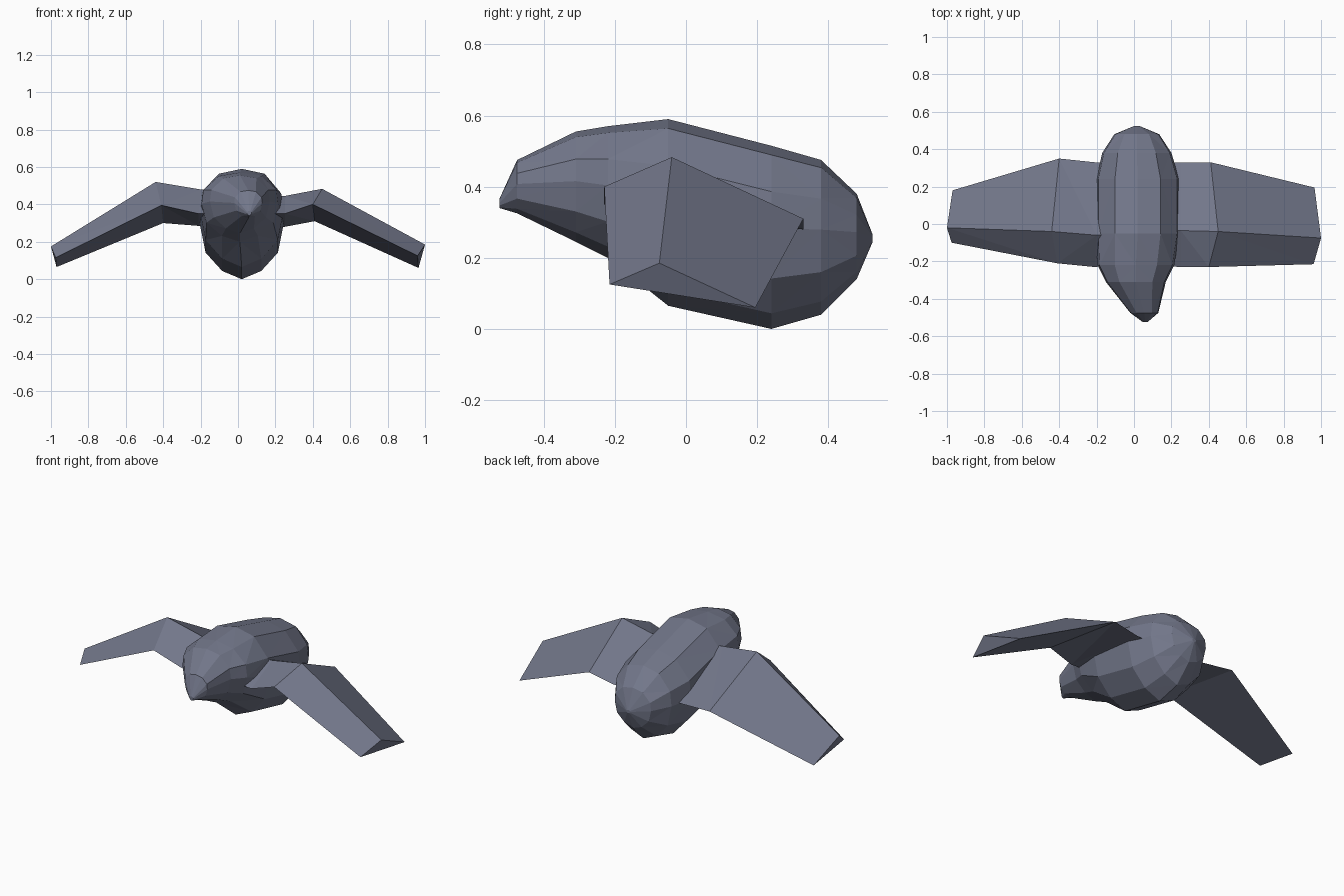
import bpy, bmesh

if "Cube" in bpy.data.objects:
    bpy.data.objects.remove(bpy.data.objects["Cube"])

slate = bpy.data.materials.new("slate blue")
slate.diffuse_color = (0.17, 0.185, 0.255, 1)
slate.use_nodes = True
slate.node_tree.nodes["Principled BSDF"].inputs["Base Color"].default_value = slate.diffuse_color


def loft(name, rings):
    """Closed, flat-shaded skin through equal-sized rings of points."""
    bm = bmesh.new()
    loops = [[bm.verts.new(p) for p in ring] for ring in rings]
    n = len(loops[0])
    for a, b in zip(loops, loops[1:]):
        for i in range(n):
            j = (i + 1) % n
            bm.faces.new((a[i], a[j], b[j], b[i]))
    bm.faces.new(loops[0])
    bm.faces.new(loops[-1])
    bmesh.ops.recalc_face_normals(bm, faces=bm.faces)
    bmesh.ops.triangulate(bm, faces=bm.faces)
    me = bpy.data.meshes.new(name)
    bm.to_mesh(me)
    bm.free()
    me.materials.append(slate)
    ob = bpy.data.objects.new(name, me)
    bpy.context.collection.objects.link(ob)
    return ob


# Body: faceted cross-section swept front to back
half = [(0, 1), (.55, .9), (.95, .5), (1, .1), (.87, -.45), (.47, -.83), (0, -1)]
section = half + [(-x, z) for x, z in half[-2:0:-1]]
# y, centre x, half width, bottom z, top z
stations = [
    (-.525, .06, .012, .34, .365),
    (-.475, .055, .075, .325, .475),
    (-.31, .01, .16, .245, .555),
    (-.22, .01, .205, .20, .57),
    (-.05, .02, .222, .065, .59),
    (.24, .02, .222, 0, .515),
    (.38, .015, .185, .04, .475),
    (.48, .015, .12, .14, .38),
    (.525, .015, .012, .245, .265),
]
loft("body", [[(cx + sx * w, y, (lo + hi) / 2 + sz * (hi - lo) / 2)
               for sx, sz in section] for y, cx, w, lo, hi in stations])

# Wings: triangular section (leading edge, ridge, trailing edge), root to tip
loft("left_wing", [
    [(-.10, -.22, .35), (-.10, -.06, .47), (-.10, .32, .28)],
    [(-.21, -.23, .35), (-.20, -.06, .48), (-.21, .33, .285)],
    [(-.41, -.21, .395), (-.44, -.04, .52), (-.40, .35, .30)],
    [(-.975, -.10, .115), (-1, -.02, .175), (-.97, .18, .065)],
])
loft("right_wing", [
    [(.10, -.22, .35), (.10, -.04, .445), (.10, .32, .28)],
    [(.25, -.23, .35), (.25, -.035, .445), (.25, .33, .28)],
    [(.40, -.23, .40), (.45, -.04, .483), (.41, .33, .31)],
    [(.96, -.215, .125), (1, -.075, .185), (.965, .195, .06)],
])
